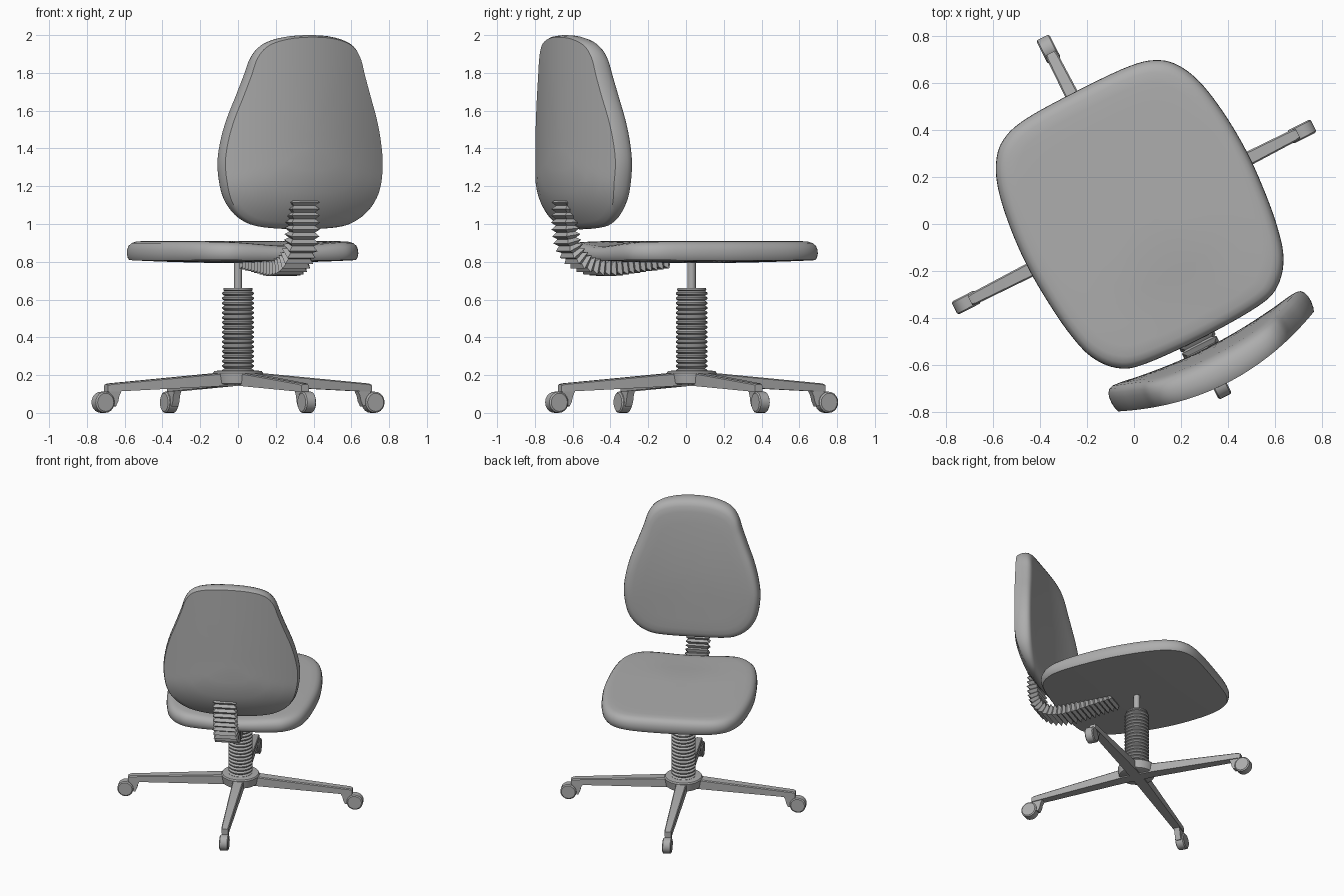
import bpy, bmesh, math
from mathutils import Matrix, Vector

if "Cube" in bpy.data.objects:
    bpy.data.objects.remove(bpy.data.objects["Cube"])

# the whole chair is turned 27 degrees about its column
CHAIR = Matrix.Translation((0, 0.03, 0)) @ Matrix.Rotation(math.radians(27), 4, 'Z')
GREY = bpy.data.materials.new("dark_grey")
GREY.diffuse_color = (0.42, 0.42, 0.42, 1)
GREY.use_nodes = True
GREY.node_tree.nodes["Principled BSDF"].inputs["Base Color"].default_value = GREY.diffuse_color


def loft(name, rings, turn=0, smooth=35):
    """Skin a stack of closed rings, cap both ends."""
    bm = bmesh.new()
    vs = [[bm.verts.new(p) for p in r] for r in rings]
    n = len(rings[0])
    for a, b in zip(vs, vs[1:]):
        for i in range(n):
            j = (i + 1) % n
            bm.faces.new((a[i], a[j], b[j], b[i]))
    bm.faces.new(vs[0][::-1])
    bm.faces.new(vs[-1])
    bmesh.ops.recalc_face_normals(bm, faces=bm.faces[:])
    me = bpy.data.meshes.new(name)
    bm.to_mesh(me)
    bm.free()
    me.materials.append(GREY)
    ob = bpy.data.objects.new(name, me)
    bpy.context.collection.objects.link(ob)
    ob.matrix_world = CHAIR @ Matrix.Rotation(turn, 4, 'Z')
    if smooth:
        bpy.ops.object.select_all(action='DESELECT')
        ob.select_set(True)
        bpy.context.view_layer.objects.active = ob
        bpy.ops.object.shade_smooth_by_angle(angle=math.radians(smooth))
    return ob


def spline(pts, steps, closed=True):
    """Catmull-Rom curve through 2D points."""
    n, out = len(pts), []
    get = lambda i: Vector(pts[i % n] if closed else pts[max(0, min(n - 1, i))])
    for i in range(n if closed else n - 1):
        a, b, c, d = (get(i + k) for k in (-1, 0, 1, 2))
        for s in range(steps):
            t = s / steps
            out.append(0.5 * (2 * b + (c - a) * t + (2 * a - 5 * b + 4 * c - d) * t * t
                              + (3 * b - a - 3 * c + d) * t ** 3))
    if not closed:
        out.append(Vector(pts[-1]))
    return out


def mirrored(half):
    """Half outline from the centre line round to the centre line -> full outline."""
    return half + [(-x, y) for x, y in half[-2:0:-1]]


def lathe(name, profile, sides=32):
    rings = [[(r * math.cos(2 * math.pi * i / sides), r * math.sin(2 * math.pi * i / sides), z)
              for i in range(sides)] for r, z in profile]
    return loft(name, rings)


# upholstery section: flat panel with a crisp rim, rounded cushion on the other side
SECTION = [(0.1, 0), (0.35, 0), (0.6, 0), (0.8, 0), (0.93, 0), (0.98, 0), (0.993, 0.12), (1, 0.35),
           (0.997, 0.55), (0.985, 0.74), (0.96, 0.89), (0.92, 0.97), (0.85, 1), (0.7, 1),
           (0.5, 1), (0.3, 1), (0.1, 1)]


def cushion(name, half, centre, place):
    outline = spline(mirrored(half), 5)
    rings = []
    for s, t in SECTION:
        rings.append([place(p.x * s, centre + (p.y - centre) * s, t) for p in outline])
    return loft(name, rings)


# seat
def seat_point(x, y, t):
    r2 = (x / 0.5) ** 2 + (y / 0.58) ** 2
    low = 0.793 + 0.012 * r2
    back = max(0, min(1, (-y - 0.1) / 0.4))
    top = 0.91 - 0.025 * math.exp(-(x / 0.25) ** 2) * back * back * (3 - 2 * back)
    return (x * 1.01 + 0.027, y * 1.01, low + (top - low) * t)


cushion("seat", [(0, 0.583), (0.25, 0.575), (0.37, 0.54), (0.44, 0.47), (0.485, 0.36), (0.512, 0.2),
                 (0.522, 0.03), (0.515, -0.13), (0.495, -0.3), (0.457, -0.44), (0.38, -0.535),
                 (0.27, -0.573), (0, -0.585)], 0, seat_point)


# backrest, bowed around the sitter
def back_point(x, z, t):
    bow = (x / 0.45) ** 2
    rear = -0.81 + 0.095 * bow + 1.5 * max(0, 1.25 - z) ** 2
    front = -0.637 + 0.045 * bow - 0.095 * max(0, z - 1.25) ** 2
    return (x + 0.032, rear + (front - rear) * t, z)


cushion("backrest", [(0, 2.0), (0.14, 1.99), (0.25, 1.955), (0.31, 1.89), (0.345, 1.79), (0.385, 1.68),
                     (0.43, 1.56), (0.462, 1.44), (0.477, 1.31), (0.457, 1.17), (0.41, 1.08),
                     (0.33, 1.015), (0.22, 0.983), (0, 0.972)], 1.45, back_point)

# ribbed sleeve joining the seat and the backrest
path = spline([(-0.165, 0.807), (-0.34, 0.785), (-0.51, 0.767), (-0.64, 0.79), (-0.722, 0.865),
               (-0.75, 0.98), (-0.748, 1.13)], 40, closed=False)
dist = [0]
for a, b in zip(path, path[1:]):
    dist.append(dist[-1] + (b - a).length)
count, rings, k = 50, [], 0
for i in range(count + 1):
    while k < len(path) - 2 and dist[k + 1] < dist[-1] * i / count:
        k += 1
    t = (path[k + 1] - path[k]).normalized()
    p = path[k].lerp(path[k + 1], (dist[-1] * i / count - dist[k]) / (dist[k + 1] - dist[k]))
    w, d = (0.083, 0.042) if i % 2 else (0.064, 0.024)
    rings.append([(sx * w, p.x - t.y * d * sd, p.y + t.x * d * sd)
                  for sx, sd in ((-1, -1), (1, -1), (1, 1), (-1, 1))])
loft("back_support_sleeve", rings, smooth=0)

# column with bellows, and hub
ribs, z0, z1 = 17, 0.21, 0.645
step = (z1 - z0) / ribs
bellows = [(0.07, z0)]
for i in range(ribs):
    z = z0 + i * step
    bellows += [(0.084, z + 0.35 * step), (0.084, z + 0.65 * step), (0.071, z + step)]
lathe("column_bellows", bellows + [(0.078, 0.65), (0.076, 0.66), (0.03, 0.662)])
lathe("gas_post", [(0.022, 0.6), (0.022, 0.82)], 20)
lathe("hub", [(0.11, 0.15), (0.122, 0.155), (0.132, 0.212), (0.126, 0.222), (0.07, 0.226)])


# legs with casters
def leg_ring(r, w, low, top):
    b = 0.006
    return [(r, -w, low), (r, w, low), (r, w, top - b), (r, w - b, top), (r, b - w, top), (r, -w, top - b)]


def disc(radius, x):
    return [(0.802 + radius * math.cos(2 * math.pi * i / 20), x,
             0.056 + radius * math.sin(2 * math.pi * i / 20)) for i in range(20)]


BRACKET = [(0.695, 0.13), (0.77, 0.13), (0.785, 0.09), (0.79, 0.055), (0.735, 0.035), (0.722, 0.06),
           (0.715, 0.09)]
for q in range(4):
    turn = q * math.pi / 2
    loft(f"leg_{q + 1}", [leg_ring(0, 0.038, 0.142, 0.215), leg_ring(0.11, 0.038, 0.142, 0.212),
                          leg_ring(0.765, 0.026, 0.112, 0.156), leg_ring(0.784, 0.022, 0.114, 0.15)],
         turn, 25)
    loft(f"caster_bracket_{q + 1}", [[(r, y, z) for r, z in BRACKET] for y in (-0.02, 0.02)], turn, 25)
    loft(f"caster_wheel_{q + 1}", [disc(0.048, -0.031), disc(0.056, -0.025), disc(0.056, 0.025),
                                   disc(0.048, 0.031)], turn, 30)
